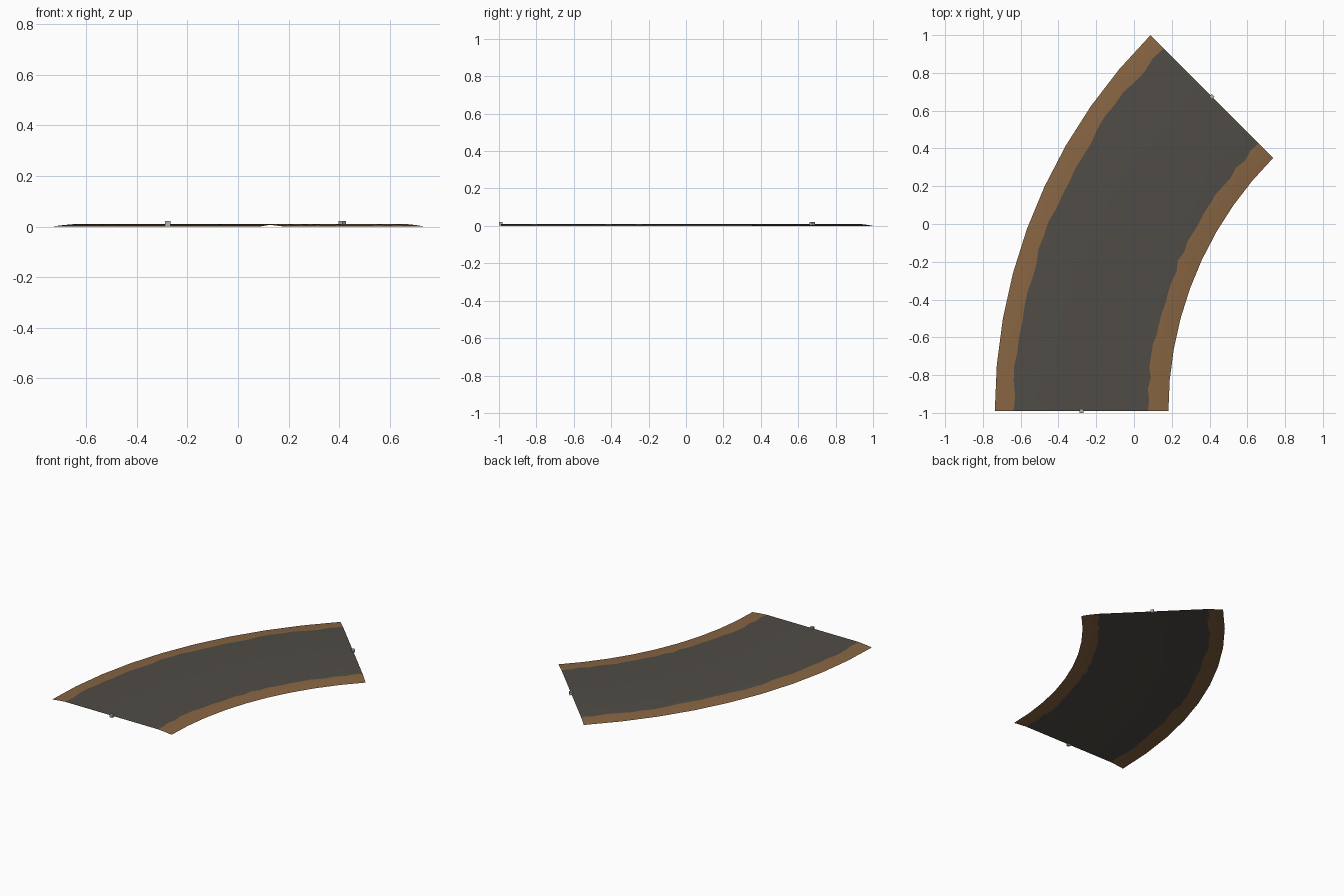
import bpy, bmesh, math, random

if "Cube" in bpy.data.objects:
    bpy.data.objects.remove(bpy.data.objects["Cube"])

random.seed(4)

# Bend layout: arc centre, edge radii, 45 degree sweep in 9 straight facets
CX, CY = 2.077, -0.99
R_IN, R_OUT = 1.895, 2.814
FACETS, SUB = 9, 3
SWEEP = math.radians(45)
TOP = 0.0105


def material(name, rgb):
    m = bpy.data.materials.new(name)
    m.diffuse_color = (*rgb, 1.0)
    m.use_nodes = True
    m.node_tree.nodes["Principled BSDF"].inputs["Base Color"].default_value = m.diffuse_color
    return m


asphalt = material("asphalt grey", (0.080, 0.073, 0.062))
dirt = material("dirt brown", (0.245, 0.130, 0.055))
pale = material("pale grey", (0.45, 0.45, 0.43))


def on_bend(radius, step):
    """Point at a fine step along the faceted bend."""
    i = min(step // SUB, FACETS - 1)
    f = step / SUB - i
    a, b = (SWEEP * k / FACETS for k in (i, i + 1))
    c = math.cos(a) * (1 - f) + math.cos(b) * f
    s = math.sin(a) * (1 - f) + math.sin(b) * f
    return CX - radius * c, CY + radius * s


# Road sheet: open underneath, sloping dirt shoulders, ragged asphalt edge
# profile columns: (radius, height, wobble)
profile = [(R_OUT, 0, 0), (R_OUT - 0.05, 0.006, 0), (R_OUT - 0.099, TOP, 0.009),
           ((R_IN + R_OUT) / 2, TOP, 0),
           (R_IN + 0.108, TOP, 0.009), (R_IN + 0.05, 0.006, 0), (R_IN, 0, 0)]
steps = FACETS * SUB
bm = bmesh.new()
rows = []
for s in range(steps + 1):
    row = []
    for r, z, w in profile:
        x, y = on_bend(r + random.uniform(-w, w) * (0 < s < steps), s)
        row.append(bm.verts.new((x, y, z)))
    rows.append(row)
for a, b in zip(rows, rows[1:]):
    for c in range(len(profile) - 1):
        f = bm.faces.new((a[c], a[c + 1], b[c + 1], b[c]))
        f.material_index = 0 if c in (2, 3) else 1
        f.smooth = True
        f.normal_update()
        if f.normal.z < 0:
            f.normal_flip()
mesh = bpy.data.meshes.new("road_bend")
bm.to_mesh(mesh)
bm.free()
mesh.materials.append(asphalt)
mesh.materials.append(dirt)
bpy.context.collection.objects.link(bpy.data.objects.new("road_bend", mesh))

# Small connector cubes at the middle of each end
for name, step, turn in (("start_marker", 0, 0), ("end_marker", steps, -SWEEP)):
    x, y = on_bend((R_IN + R_OUT) / 2, step)
    bpy.ops.mesh.primitive_cube_add(size=0.02, location=(x, y, 0.011),
                                    rotation=(0, 0, turn))
    cube = bpy.context.object
    cube.name = name
    cube.data.materials.append(pale)
